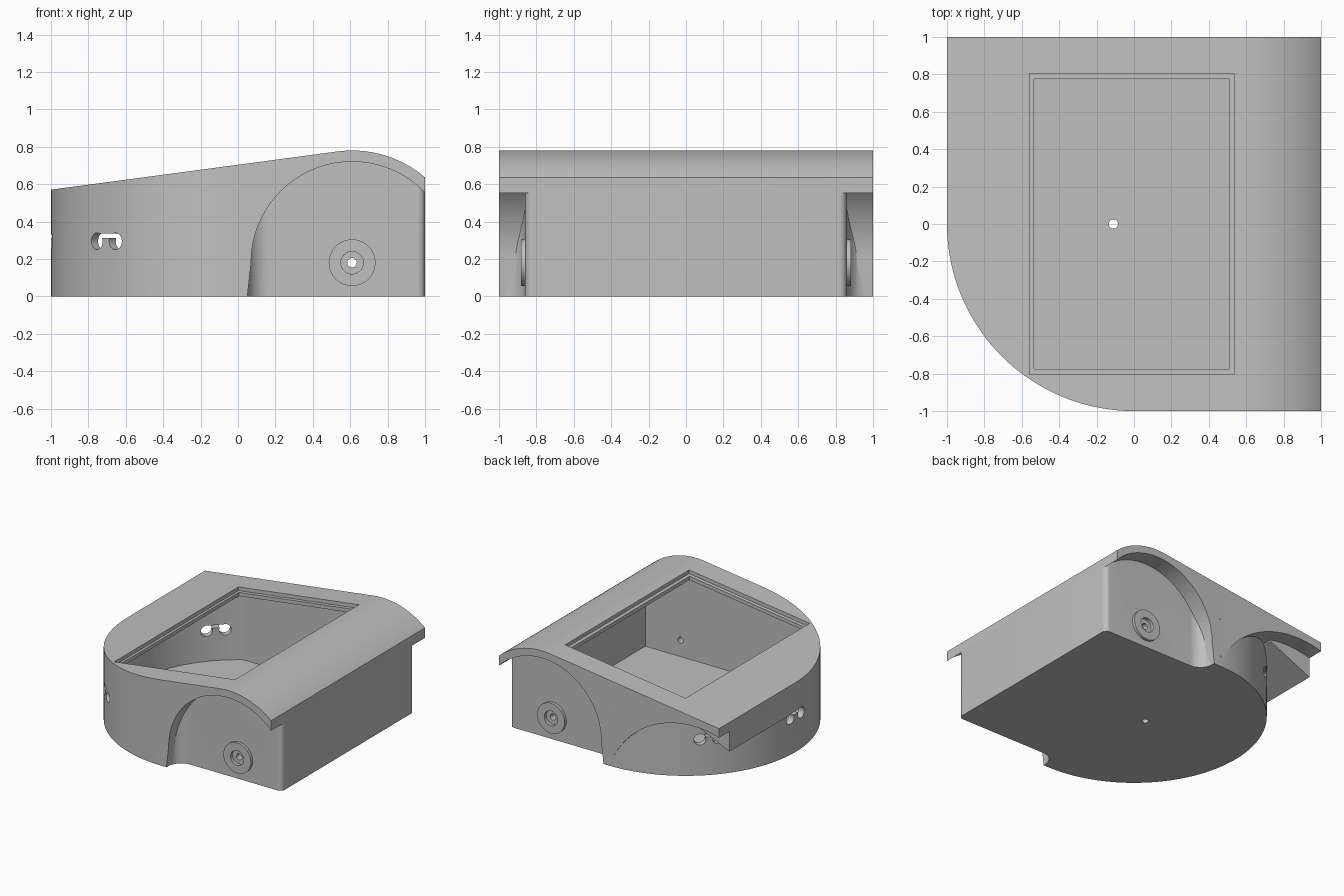
import bpy, bmesh, math
from mathutils import Vector, Matrix

if "Cube" in bpy.data.objects:
    bpy.data.objects.remove(bpy.data.objects["Cube"])

grey = bpy.data.materials.new("plain grey")
grey.diffuse_color = (0.53, 0.53, 0.53, 1)
grey.use_nodes = True
grey.node_tree.nodes["Principled BSDF"].inputs["Base Color"].default_value = grey.diffuse_color


def finish(name, bm):
    bmesh.ops.recalc_face_normals(bm, faces=bm.faces)
    me = bpy.data.meshes.new(name)
    bm.to_mesh(me)
    bm.free()
    me.materials.append(grey)
    ob = bpy.data.objects.new(name, me)
    bpy.context.collection.objects.link(ob)
    return ob


def prism(name, pts, axis, lo, hi):
    """Extrude an outline: axis 'z' takes (x, y) points, axis 'y' takes (x, z)."""
    bm = bmesh.new()
    put = (lambda a, b, c: (a, b, c)) if axis == 'z' else (lambda a, b, c: (a, c, b))
    low = [bm.verts.new(put(a, b, lo)) for a, b in pts]
    high = [bm.verts.new(put(a, b, hi)) for a, b in pts]
    bm.faces.new(low)
    bm.faces.new(high)
    n = len(pts)
    for i in range(n):
        j = (i + 1) % n
        bm.faces.new((low[i], low[j], high[j], high[i]))
    return finish(name, bm)


def box(name, x0, x1, y0, y1, z0, z1):
    return prism(name, [(x0, y0), (x1, y0), (x1, y1), (x0, y1)], 'z', z0, z1)


def rod(name, centre, direction, r, length, seg=32):
    bm = bmesh.new()
    rot = Vector(direction).to_track_quat('Z', 'Y').to_matrix().to_4x4()
    bmesh.ops.create_cone(bm, cap_ends=True, segments=seg, radius1=r, radius2=r,
                          depth=length, matrix=Matrix.Translation(centre) @ rot)
    return finish(name, bm)


def combine(a, b, op):
    m = a.modifiers.new("cut", 'BOOLEAN')
    m.operation, m.object, m.solver = op, b, 'EXACT'
    bpy.context.view_layer.update()
    me = bpy.data.meshes.new_from_object(a.evaluated_get(bpy.context.evaluated_depsgraph_get()))
    a.modifiers.clear()
    a.data = me
    bpy.data.objects.remove(b)
    # weld slivers so that later cuts stay watertight
    bm = bmesh.new()
    bm.from_mesh(me)
    bmesh.ops.remove_doubles(bm, verts=bm.verts, dist=1e-5)
    bm.to_mesh(me)
    bm.free()
    return a


def arc(cx, cy, r, a0, a1, n):
    return [(cx + r * math.cos(math.radians(a0 + (a1 - a0) * i / n)),
             cy + r * math.sin(math.radians(a0 + (a1 - a0) * i / n))) for i in range(n + 1)]


AX, AZ = 0.61, 0.18          # wheel axle


def side_profile(drop, x0, x1, z0):
    """Sloping roof that rolls over the wheel arch, lowered by drop."""
    r = 0.6 - drop
    end = math.degrees(math.acos((x1 - AX) / r))
    tip = arc(AX, AZ, r, 97.6, end, 24)
    left = (x0, tip[0][1] - (tip[0][0] - x0) * math.tan(math.radians(7.6)))
    return [(x0, z0), left] + tip + [(x1, z0)]


def plan(r, x1):
    return arc(0, 0, r, 90, 270, 72) + [(x1, -r), (x1, r)]


def arch_outline(r, x1):
    return [(AX - r - 0.02, -0.1), (AX - r - 0.02, 0)] + arc(AX, AZ, r, 180, 0, 64) + [(x1, -0.1)]


# Body: half-round plan with an overhanging square corner, under the sloping roof
body = prism("body", plan(1, 1), 'z', 0, 1.1)
corner_arch = arc(-0.773, -0.302, 0.83, 105.9, 24, 32)
corner_arch = [(-1, corner_arch[0][1])] + corner_arch[1:]
corner = prism("corner", corner_arch + [(0.0, 1.0), (-1, 1.0)], 'y', 0.03, 1)
body = combine(body, corner, 'UNION')
gusset = prism("gusset", [(-1, 0.33), (-1, 0.55), (-0.62, 0.55), (-0.62, 0.5)], 'y', 0.04, 0.864)
body = combine(body, gusset, 'UNION')
body = combine(body, prism("roof", side_profile(0, -1.2, 1.1, -0.2), 'y', -1.2, 1.2), 'INTERSECT')

# Wheel wells on both sides, rounded where they meet the body
for s in (-1, 1):
    well = prism("well", arch_outline(0.54, 1.3), 'y', *sorted((s * 0.7, s * 1.2)))
    outline = ([(0.02, 1.25), (0.05, 0.98)] + arc(0.17, 0.98, 0.12, 180, 270, 10)[1:]
               + arc(0.96, 0.82, 0.04, 90, 0, 8) + [(1.4, 0.82), (1.4, 1.25)])
    shape = prism("well_plan", [(x, s * y) for x, y in outline], 'z', -0.3, 1.2)
    body = combine(body, combine(well, shape, 'INTERSECT'), 'DIFFERENCE')

# Hollow inside: flat side walls and a round end
hollow = prism("hollow", plan(0.95, 0.93), 'z', 0.045, 1)
hollow = combine(hollow, prism("ceiling", side_profile(0.06, -1.1, 1.1, -0.1), 'y', -0.8, 0.8), 'INTERSECT')
body = combine(body, hollow, 'DIFFERENCE')
# Extra space below the overhanging corner
bulge = prism("bulge", arc(0, 0, 0.95, 92, 130, 24) + [(-0.6, 0.75), (-0.033, 0.75)], 'z', 0.045, 0.8)
limit = prism("bulge_limit", arc(-0.773, -0.302, 0.80, 0, 360, 96)[:-1], 'y', 0.6, 1.1)
body = combine(body, combine(bulge, limit, 'INTERSECT'), 'DIFFERENCE')

# Lid opening with a stepped ledge that follows the roof slope
roof_z = lambda x: 0.57 + (x + 1) * 0.1335
ledge = [(-0.56, roof_z(-0.56) - 0.03), (0.535, roof_z(0.535) - 0.03), (0.535, 1), (-0.56, 1)]
body = combine(body, prism("ledge", ledge, 'y', -0.805, 0.805), 'DIFFERENCE')
body = combine(body, box("opening", -0.535, 0.51, -0.775, 0.775, 0.4, 1.1), 'DIFFERENCE')

# Axle hubs: raised ring, recess and through hole
for s in (-1, 1):
    for r, y, length, op in ((0.125, 0.86, 0.045, 'UNION'), (0.06, 0.885, 0.06, 'DIFFERENCE'),
                             (0.025, 0.85, 0.3, 'DIFFERENCE')):
        body = combine(body, rod("hub", (AX, s * y, AZ), (0, 1, 0), r, length, 40), op)

# Twin sensor holes joined by a slot, three around the round end
for deg in (135, 180, 225):
    a = math.radians(deg)
    out, side = Vector((math.cos(a), math.sin(a), 0)), Vector((-math.sin(a), math.cos(a), 0))
    for k in (-1, 1):
        body = combine(body, rod("sensor_hole", out * 1.02 + side * 0.07 * k + Vector((0, 0, 0.295)),
                                 out, 0.045, 0.3, 24), 'DIFFERENCE')
    p, q, d = out * 0.87, out * 1.17, side * 0.07
    slot = prism("slot", [(v.x, v.y) for v in (p - d, q - d, q + d, p + d)], 'z', 0.312, 0.337)
    body = combine(body, slot, 'DIFFERENCE')

# Drain hole in the floor
body = combine(body, rod("drain", (-0.11, 0, 0), (0, 0, 1), 0.025, 0.3, 24), 'DIFFERENCE')

body.data.materials.clear()
body.data.materials.append(grey)
for p in body.data.polygons:
    p.material_index = 0
bpy.context.view_layer.objects.active = body
body.select_set(True)
bpy.ops.object.shade_smooth_by_angle(angle=math.radians(30))
